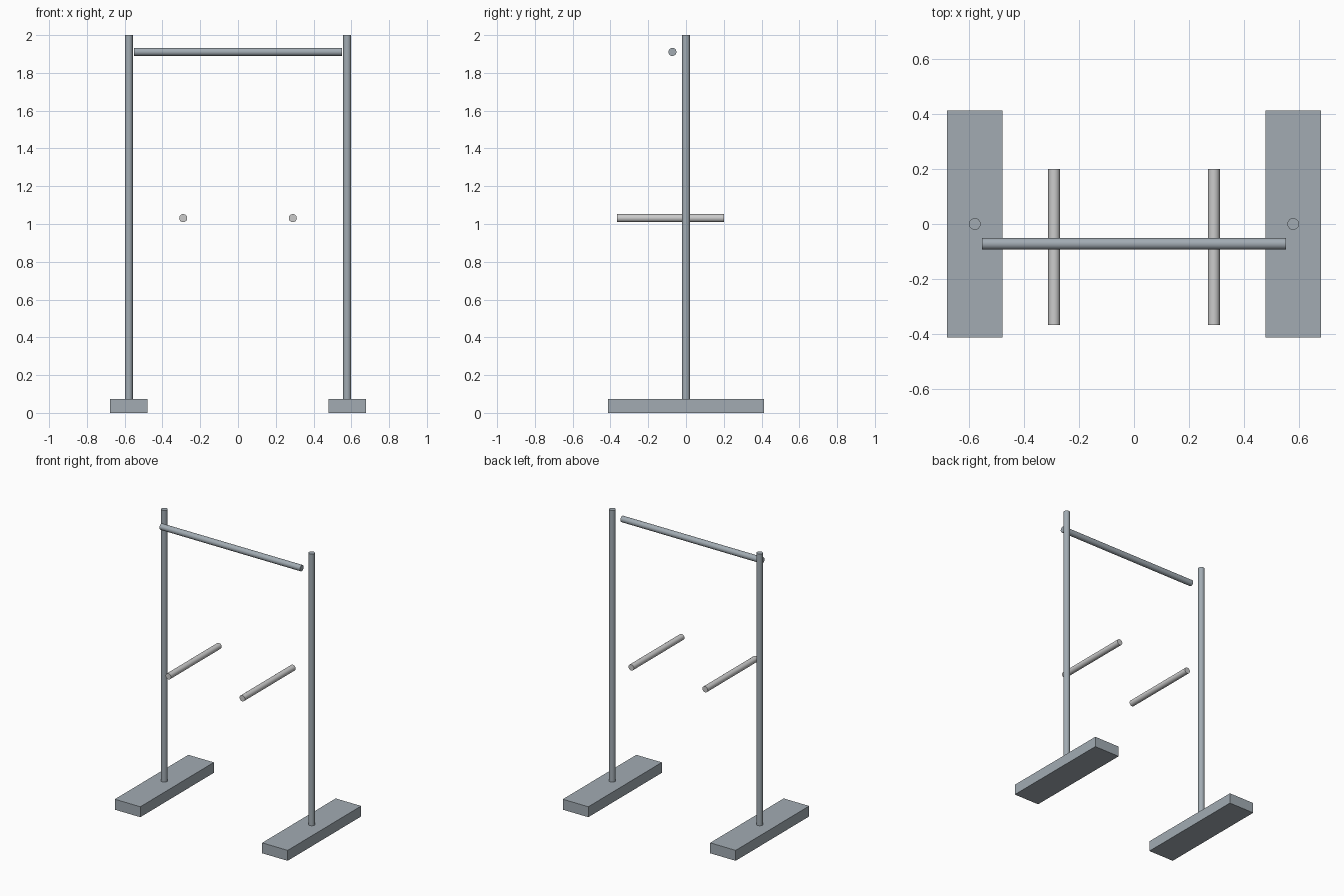
import bpy
from math import pi, radians

if "Cube" in bpy.data.objects:
    bpy.data.objects.remove(bpy.data.objects["Cube"])


def material(name, rgb):
    m = bpy.data.materials.new(name)
    m.diffuse_color = (*rgb, 1)
    m.use_nodes = True
    m.node_tree.nodes["Principled BSDF"].inputs["Base Color"].default_value = m.diffuse_color
    return m


steel = material("blue_grey_steel", (0.36, 0.41, 0.45))
grip = material("light_grey_grip", (0.55, 0.55, 0.53))


def rod(name, loc, length, mat, rot=(0, 0, 0), r=0.0213):
    bpy.ops.mesh.primitive_cylinder_add(vertices=24, radius=r, depth=length,
                                        location=loc, rotation=rot)
    ob = bpy.context.object
    ob.name = name
    ob.data.materials.append(mat)
    bpy.ops.object.shade_smooth_by_angle(angle=radians(35))


def block(name, loc, size, mat):
    bpy.ops.mesh.primitive_cube_add(size=1, location=loc)
    ob = bpy.context.object
    ob.name = name
    ob.scale = size
    bpy.ops.object.transform_apply(location=False, rotation=False, scale=True)
    ob.data.materials.append(mat)


BASE_H = 0.074
for side, s in (("left", -1), ("right", 1)):
    # floor foot, upright post standing on it, and dip handle
    block(f"{side}_foot", (s * 0.578, 0, BASE_H / 2), (0.2, 0.824, BASE_H), steel)
    rod(f"{side}_post", (s * 0.578, 0, (2 + BASE_H) / 2), 2 - BASE_H, steel)
    rod(f"{side}_dip_handle", (s * 0.29, -0.083, 1.031), 0.567, grip, (pi / 2, 0, 0))

# pull-up bar in front of the posts
rod("pull_up_bar", (0, -0.072, 1.911), 1.102, steel, (0, pi / 2, 0))
